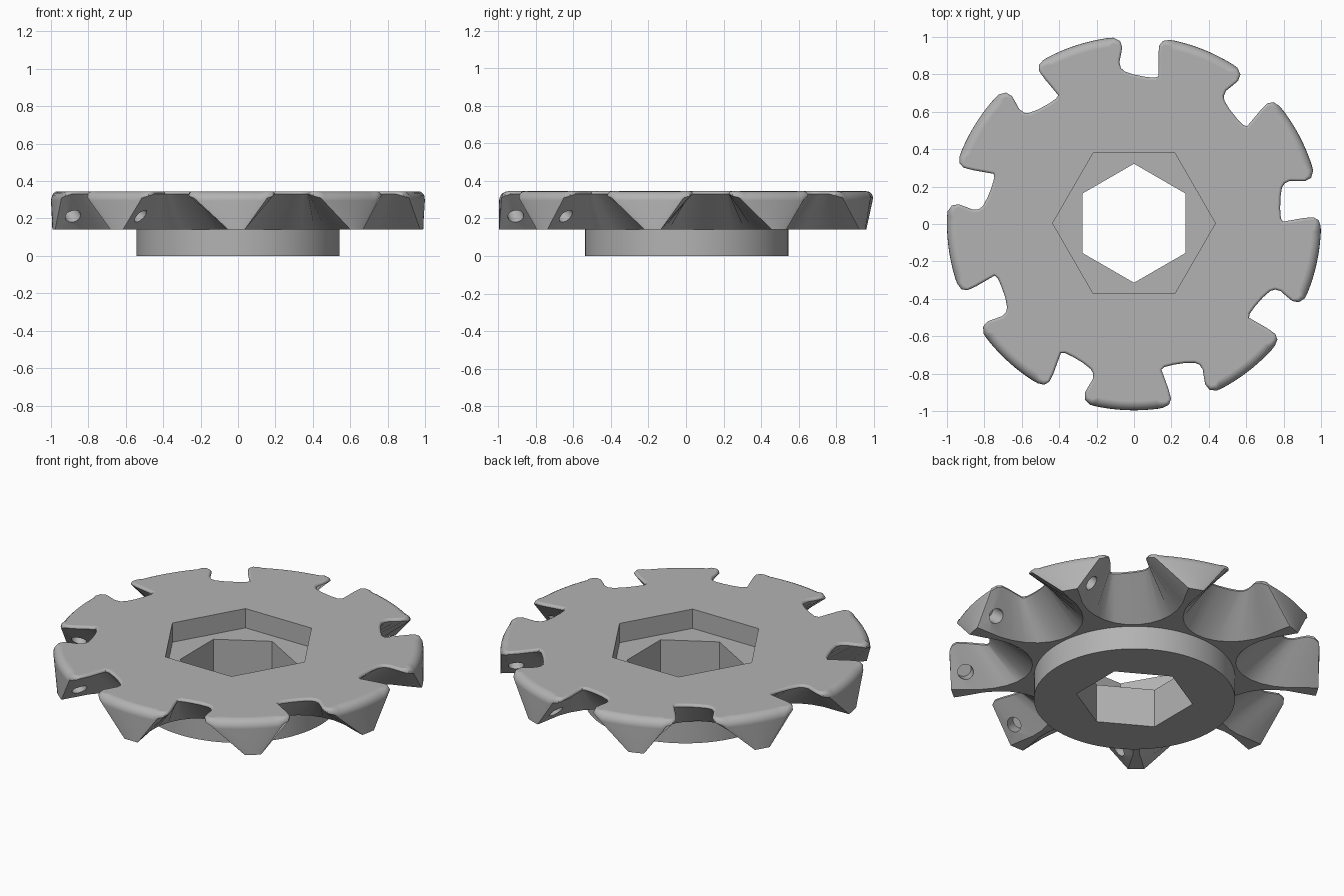
import bpy, bmesh, math
from mathutils import Vector, Matrix

cube = bpy.data.objects.get("Cube")
if cube:
    bpy.data.objects.remove(cube, do_unlink=True)

TEETH = 9
STEP = 2 * math.pi / TEETH
Z_HUB, Z_FLOOR, Z_TOP = 0.14, 0.23, 0.345
OFFSET_Y = 0.004

metal = bpy.data.materials.new("plain grey metal")
metal.use_nodes = True
GREY = (0.45, 0.45, 0.45, 1)
metal.diffuse_color = GREY
metal.node_tree.nodes["Principled BSDF"].inputs["Base Color"].default_value = GREY


def make_object(name, bm):
    bmesh.ops.recalc_face_normals(bm, faces=bm.faces)
    mesh = bpy.data.meshes.new(name)
    bm.to_mesh(mesh)
    bm.free()
    mesh.materials.append(metal)
    obj = bpy.data.objects.new(name, mesh)
    bpy.context.collection.objects.link(obj)
    return obj


def add_prism(bm, sides, radius, z0, z1, turn=0.0):
    place = Matrix.Translation((0, OFFSET_Y, (z0 + z1) / 2)) @ Matrix.Rotation(turn, 4, 'Z')
    bmesh.ops.create_cone(bm, cap_ends=True, segments=sides, radius1=radius,
                          radius2=radius, depth=z1 - z0, matrix=place)


def prism(name, *args):
    bm = bmesh.new()
    add_prism(bm, *args)
    return make_object(name, bm)


def activate(obj):
    bpy.ops.object.select_all(action='DESELECT')
    obj.select_set(True)
    bpy.context.view_layer.objects.active = obj


def cut(obj, cutter):
    mod = obj.modifiers.new("cut", 'BOOLEAN')
    mod.operation, mod.solver, mod.object = 'DIFFERENCE', 'EXACT', cutter
    activate(obj)
    bpy.ops.object.modifier_apply(modifier=mod.name)


# Notch outline at the top face, from the flat wall round to the curved lip
notch = [(.19, .98), (.155, .975), (.135, .95), (.13, .90), (.13, .84), (.13, .785),
         (.11, .778), (.06, .783), (0, .795), (-.05, .812), (-.07, .83), (-.078, .86),
         (-.07, .90), (-.063, .94), (-.075, .975), (-.11, .992)]
last = len(notch) - 1
ARC = 14


def rim(a):
    return Vector((math.cos(a), math.sin(a)))


# One sector: top outline, wide scooped bottom outline, edge rounding radius
sector = []
for i, p in enumerate(notch):
    if i in (0, last):
        low = rim(math.radians(72 if i == 0 else 107))
    else:
        phi = math.radians(8 - 196 * i / last)
        low = Vector((0.01 + 0.285 * math.cos(phi), 0.90 + 0.34 * math.sin(phi)))
    edge = min(i, last - i)
    sector.append((Vector(p), low, {0: 0.035, 1: 0.025}.get(edge, 0.015)))
start, end = math.atan2(.992, -.11), math.atan2(.98, .19) + STEP
for i in range(1, ARC):
    t = i / ARC
    low_angle = math.radians(107 + 5 * t)
    sector.append((rim(start + (end - start) * t), rim(low_angle), 0.05))

outline = []
for k in range(TEETH):
    # the sector runs clockwise wall first, so turning by STEP continues it
    turn = Matrix.Rotation(k * STEP, 2)
    outline += [(turn @ a, turn @ b, w) for a, b, w in sector]
count = len(outline)

# Toothed plate, lofted from bottom outline to the rounded top edge
bm = bmesh.new()
rings = [[bm.verts.new((low.x, low.y + OFFSET_Y, Z_HUB)) for _, low, _ in outline]]
ROUND = 5
for s in range(ROUND + 1):
    q = math.pi / 2 * s / ROUND
    ring = []
    for i, (top, _, w) in enumerate(outline):
        tangent = (outline[(i + 1) % count][0] - outline[i - 1][0]).normalized()
        inward = Vector((-tangent.y, tangent.x))
        p = top + inward * w * (1 - math.cos(q))
        ring.append(bm.verts.new((p.x, p.y + OFFSET_Y, Z_TOP - w + w * math.sin(q))))
    rings.append(ring)
for a, b in zip(rings, rings[1:]):
    for i in range(count):
        j = (i + 1) % count
        bm.faces.new((a[i], a[j], b[j], b[i]))
bm.faces.new(rings[0][::-1])
bm.faces.new(rings[-1])
plate = make_object("toothed_plate", bm)

# Hub below the plate
hub = prism("hub", 96, 0.543, 0.0, Z_HUB)

# Hexagonal recess and through hole
recess = prism("recess_cutter", 6, 0.435, Z_FLOOR, Z_TOP + 0.1, math.pi / 6)
bore = prism("bore_cutter", 6, 0.318, -0.1, Z_TOP + 0.1, 0)


def has_vertex_on_axis(obj, axis):
    far = max(obj.data.vertices, key=lambda v: abs(v.co[axis]))
    other = far.co.x if axis == 1 else far.co.y - OFFSET_Y
    return abs(other) < 0.01


# Recess points sideways, bore points front to back
for obj, axis in ((recess, 0), (bore, 1)):
    if not has_vertex_on_axis(obj, axis):
        obj.data.transform(Matrix.Translation((0, OFFSET_Y, 0)) @ Matrix.Rotation(math.pi / 6, 4, 'Z')
                           @ Matrix.Translation((0, -OFFSET_Y, 0)))

# Round holes in the flat wall of each tooth
bm = bmesh.new()
axis = Vector((-0.75, 0, -0.65)).to_track_quat('Z', 'Y').to_matrix().to_4x4()
for k in range(TEETH):
    place = (Matrix.Translation((0, OFFSET_Y, 0)) @ Matrix.Rotation(k * STEP, 4, 'Z')
             @ Matrix.Translation((0.235, 0.885, 0.215)) @ axis)
    bmesh.ops.create_cone(bm, cap_ends=True, segments=24, radius1=0.042,
                          radius2=0.042, depth=0.17, matrix=place)
holes = make_object("tooth_hole_cutter", bm)

for cutter in (recess, bore, holes):
    cut(plate, cutter)
cut(hub, bore)
for cutter in (recess, bore, holes):
    bpy.data.objects.remove(cutter, do_unlink=True)

for obj in (plate, hub):
    activate(obj)
    bpy.ops.object.shade_smooth_by_angle(angle=math.radians(35))
    normals = obj.modifiers.new("even_normals", 'WEIGHTED_NORMAL')
    normals.keep_sharp = True
